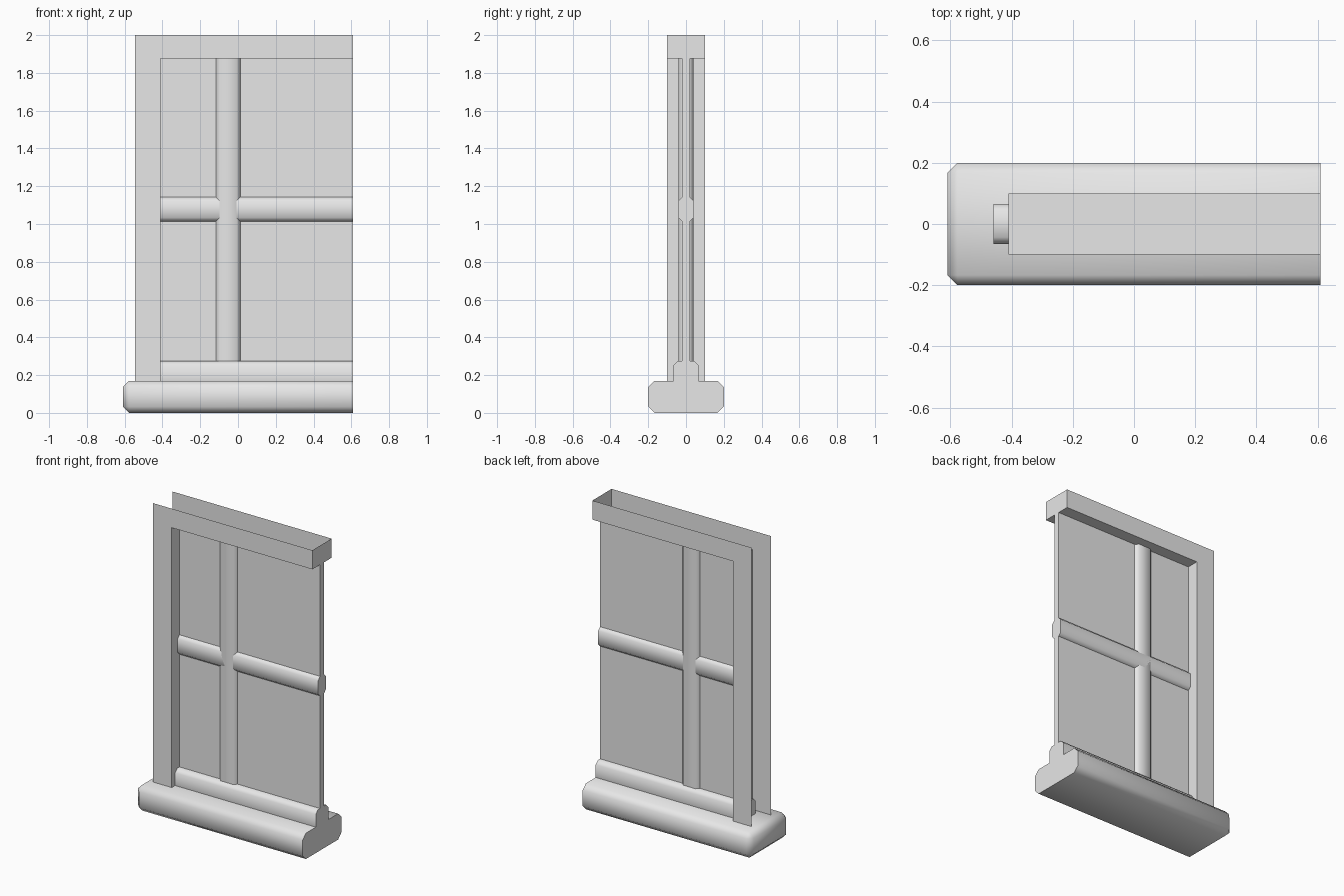
import bpy, bmesh, math

cube = bpy.data.objects.get("Cube")
if cube:
    bpy.data.objects.remove(cube, do_unlink=True)

# One plain grey for the whole window
grey = bpy.data.materials.new("plain grey")
grey.use_nodes = True
grey.diffuse_color = (0.8, 0.8, 0.8, 1)
grey.node_tree.nodes["Principled BSDF"].inputs["Base Color"].default_value = (0.8, 0.8, 0.8, 1)

LEFT, RIGHT = -0.411, 0.61       # opening edge and cut end of the window
SILL_TOP, LINTEL = 0.17, 1.875   # bottom and top of the opening


def finish(name, bm, smooth=False):
    mesh = bpy.data.meshes.new(name)
    bm.to_mesh(mesh)
    bm.free()
    mesh.materials.append(grey)
    obj = bpy.data.objects.new(name, mesh)
    bpy.context.collection.objects.link(obj)
    if smooth:
        bpy.ops.object.select_all(action="DESELECT")
        obj.select_set(True)
        bpy.context.view_layer.objects.active = obj
        bpy.ops.object.shade_smooth_by_angle(angle=math.radians(50))
    return obj


def bar(name, low, high, chamfer=0, pick=None):
    """Box between two corners; edges accepted by pick are chamfered."""
    bm = bmesh.new()
    bmesh.ops.create_cube(bm, size=1)
    for v in bm.verts:
        v.co = [(a + b) / 2 + c * (b - a) for a, b, c in zip(low, high, v.co)]
    if chamfer:
        edges = [e for e in bm.edges if pick(e)]
        bmesh.ops.bevel(bm, geom=edges, offset=chamfer, segments=1,
                        affect="EDGES", clamp_overlap=True)
    return finish(name, bm, chamfer > 0)


def along(axis):
    return lambda e: abs((e.verts[0].co - e.verts[1].co)[axis]) > 0.001


def not_cut_end(e):
    return min(v.co.x for v in e.verts) < RIGHT - 0.001


# Sill, chamfered all round except at the cut end, and its raised step
bar("sill", (-0.61, -0.2, 0), (RIGHT, 0.2, SILL_TOP), 0.033, not_cut_end)
bar("sill_step", (-0.46, -0.065, 0.1), (RIGHT, 0.065, 0.275), 0.022, along(0))

# Glass pane and the crossing glazing bars
bar("pane", (LEFT, -0.02, 0.26), (RIGHT, 0.02, LINTEL))
bar("upright_bar", (-0.118, -0.04, 0.26), (0.013, 0.04, LINTEL), 0.021, along(2))
bar("cross_bar", (LEFT, -0.04, 1.013), (RIGHT, 0.04, 1.143), 0.021, along(0))

# Frame: front and back sheets joined inside the opening and at the lintel end,
# open along the outer side and the top
outline = [(-0.546, SILL_TOP), (LEFT, SILL_TOP), (LEFT, LINTEL),
           (RIGHT, LINTEL), (RIGHT, 2), (-0.546, 2)]
bm = bmesh.new()
front = [bm.verts.new((x, -0.1, z)) for x, z in outline]
back = [bm.verts.new((x, 0.1, z)) for x, z in outline]
bm.faces.new(front)
bm.faces.new(back[::-1])
for i in range(1, 4):
    bm.faces.new((front[i + 1], front[i], back[i], back[i + 1]))
finish("frame", bm)
